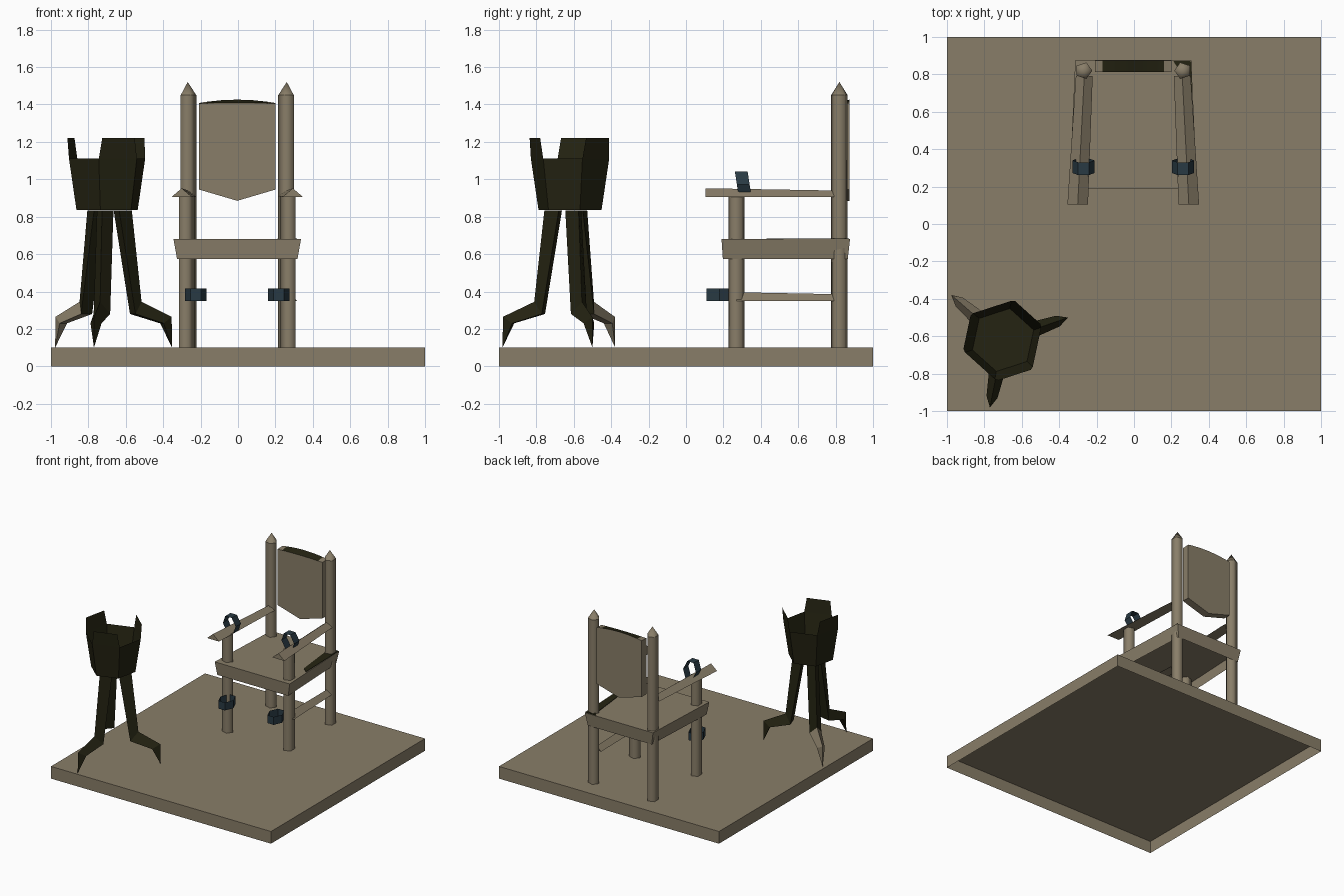
import bpy, bmesh
from math import sin, cos, pi, radians

if "Cube" in bpy.data.objects:
    bpy.data.objects.remove(bpy.data.objects["Cube"])


def material(name, rgb):
    m = bpy.data.materials.new(name)
    m.diffuse_color = (*rgb, 1)
    m.use_nodes = True
    m.node_tree.nodes["Principled BSDF"].inputs["Base Color"].default_value = m.diffuse_color
    return m


WOOD = material("worn_wood", (0.25, 0.208, 0.14))
DARK = material("dark_iron", (0.018, 0.017, 0.006))
BLUE = material("blue_steel", (0.022, 0.042, 0.056))


def finish(name, bm, mats, rule=None, smooth=0):
    """Clean up, colour by rule, smooth lengthwise edges below an angle."""
    bmesh.ops.remove_doubles(bm, verts=bm.verts, dist=0.0005)
    bmesh.ops.recalc_face_normals(bm, faces=bm.faces)
    for f in bm.faces:
        f.smooth = smooth > 0
        if rule:
            f.material_index = int(rule(f.calc_center_median(), f.normal))
    for e in bm.edges:
        flat = abs(e.verts[0].co.z - e.verts[1].co.z) < 1e-4 and name.endswith("post")
        e.smooth = (not flat and len(e.link_faces) == 2
                    and e.calc_face_angle() < radians(smooth))
    me = bpy.data.meshes.new(name)
    bm.to_mesh(me)
    bm.free()
    for m in mats:
        me.materials.append(m)
    ob = bpy.data.objects.new(name, me)
    bpy.context.collection.objects.link(ob)
    return ob


def loft(name, rings, mats, start=True, end=True, rule=None, smooth=0):
    """Skin a list of closed rings, with optional end caps."""
    bm = bmesh.new()
    rows = [[bm.verts.new(p) for p in r] for r in rings]
    n = len(rows[0])
    for a, b in zip(rows, rows[1:]):
        for i in range(n):
            j = (i + 1) % n
            bm.faces.new((a[i], a[j], b[j], b[i]))
    if start:
        bm.faces.new(rows[0])
    if end:
        bm.faces.new(rows[-1])
    return finish(name, bm, mats, rule, smooth)


def ngon(cx, cy, z, r, n, phase=0.0):
    return [(cx + r * cos(phase + 2 * pi * i / n),
             cy + r * sin(phase + 2 * pi * i / n), z) for i in range(n)]


def quad(front, back, y0, y1, z, cx=0.0):
    return [(cx - front, y0, z), (cx + front, y0, z), (cx + back, y1, z), (cx - back, y1, z)]


CX = -0.004  # chair centre line

# Base slab and seat, both hollow underneath
loft("base", [quad(1, 1, -1, 1, 0), quad(1, 1, -1, 1, 0.1)], [WOOD], start=False)
loft("seat", [quad(0.322, 0.29, 0.197, 0.865, 0.575, CX),
              quad(0.341, 0.31, 0.19, 0.877, 0.68, CX)], [WOOD], start=False)

# Stain along the right rear of the seat top
stain = [(0.27, 0.47), (0.316, 0.43), (0.306, 0.87), (0.21, 0.872), (0.23, 0.84), (0.25, 0.65)]
loft("seat_stain", [[(x, y, z) for x, y in stain] for z in (0.679, 0.684)], [DARK])


def bar(name, s, y0, y1, x0, x1, w0, w1, z, h0, h1):
    """Tapering bar with a triangular section."""
    rings = []
    for y, x, w, h in ((y0, x0, w0, h0), (y1, x1, w1, h1)):
        x = CX + s * x
        rings.append([(x - w, y, z), (x, y, z + h), (x + w, y, z)])
    loft(name, rings, [WOOD])


for s, side in ((-1, "left"), (1, "right")):
    inward = 0 if s < 0 else pi
    # Posts and legs are five-sided with an edge turned inward
    x = CX + s * 0.265
    loft(side + "_back_post", [ngon(x, 0.82, 0.1, 0.046, 5, inward),
                               ngon(x, 0.82, 1.45, 0.046, 5, inward),
                               ngon(x, 0.82, 1.52, 0, 5, inward)], [WOOD], end=False, smooth=75)
    x = CX + s * 0.275
    loft(side + "_front_post", [ngon(x, 0.27, 0.1, 0.046, 5, inward),
                                ngon(x, 0.27, 0.91, 0.046, 5, inward)], [WOOD], smooth=75)
    bar(side + "_armrest", s, 0.105, 0.79, 0.297, 0.262, 0.055, 0.045, 0.905, 0.047, 0.035)

    # Thin open cuffs: upright ring on the arm, flat ring before the leg
    x = CX + s * 0.266
    hexa = [(cos(i * pi / 3), sin(i * pi / 3)) for i in range(6)]
    loft(side + "_wrist_cuff",
         [[(x + 0.058 * a, y - 0.012 * b, 0.973 + 0.078 * b) for a, b in hexa]
          for y in (0.272, 0.34)], [BLUE], False, False)
    x = CX + s * 0.222
    loft(side + "_ankle_cuff",
         [[(x + 0.058 * a, 0.18 + 0.08 * b, z) for a, b in hexa]
          for z in (0.35, 0.415)], [BLUE], False, False)

# Single stretcher on the right side
bar("right_stretcher", 1, 0.27, 0.79, 0.275, 0.262, 0.045, 0.04, 0.35, 0.046, 0.036)

# Back panel: pointed bottom, arched rear top edge with a stain
panel = []
for t in (-1, -0.8, -0.4, 0, 0.4, 0.8, 1):
    x = CX + 0.204 * t
    low, arch = 0.885 + 0.06 * abs(t), 1 - t * t
    panel.append([(x, 0.812, low), (x, 0.812, 1.405 + 0.004 * arch),
                  (x, 0.874, 1.408 + 0.018 * arch), (x, 0.874, low)])
loft("back_panel", panel, [WOOD, DARK], smooth=30,
     rule=lambda c, n: n.z > 0.5 and abs(c.x) < 0.15)

# Brazier bowl: open hexagonal bucket with three raised rim tabs
BX, BY, PH = -0.70, -0.62, radians(18)
bm = bmesh.new()
bot = [bm.verts.new(p) for p in ngon(BX, BY, 0.835, 0.172, 6, PH)]
mid = [bm.verts.new(p) for p in ngon(BX, BY, 1.11, 0.214, 6, PH)]
top = ngon(BX, BY, 1.22, 0.228, 6, PH)
bm.faces.new(bot)
for i in range(6):
    j = (i + 1) % 6
    bm.faces.new((bot[i], bot[j], mid[j], mid[i]))
    if i % 2 == 0:
        tab = [bm.verts.new([a + (b - a) * k for a, b in zip(top[i], top[j])])
               for k in (0.9, 0.1)]
        bm.faces.new((mid[i], mid[j], tab[0], tab[1]))
finish("brazier_bowl", bm, [DARK])

# Brazier legs: inner radius, inner z, outer radius, outer z, half width
SECTIONS = [(0.053, 0.832, 0.14, 0.832, 0.045), (0.145, 0.28, 0.195, 0.345, 0.045),
            (0.31, 0.23, 0.365, 0.265, 0.03), (0.368, 0.1, 0.368, 0.1, 0)]
for k, name in enumerate(("right", "rear", "front")):
    a = radians(19 + 120 * k)
    rings = [[(BX + r * cos(a) - w * sin(a), BY + r * sin(a) + w * cos(a), z)
              for r, w, z in ((ri, -hw, zi), (ro, 0, zo), (ri, hw, zi))]
             for ri, zi, ro, zo, hw in SECTIONS]
    # the rear foot is bare wood colour
    loft("brazier_%s_leg" % name, rings, [DARK, WOOD], end=False,
         rule=(lambda c, n: c.z < 0.31) if name == "rear" else None)
